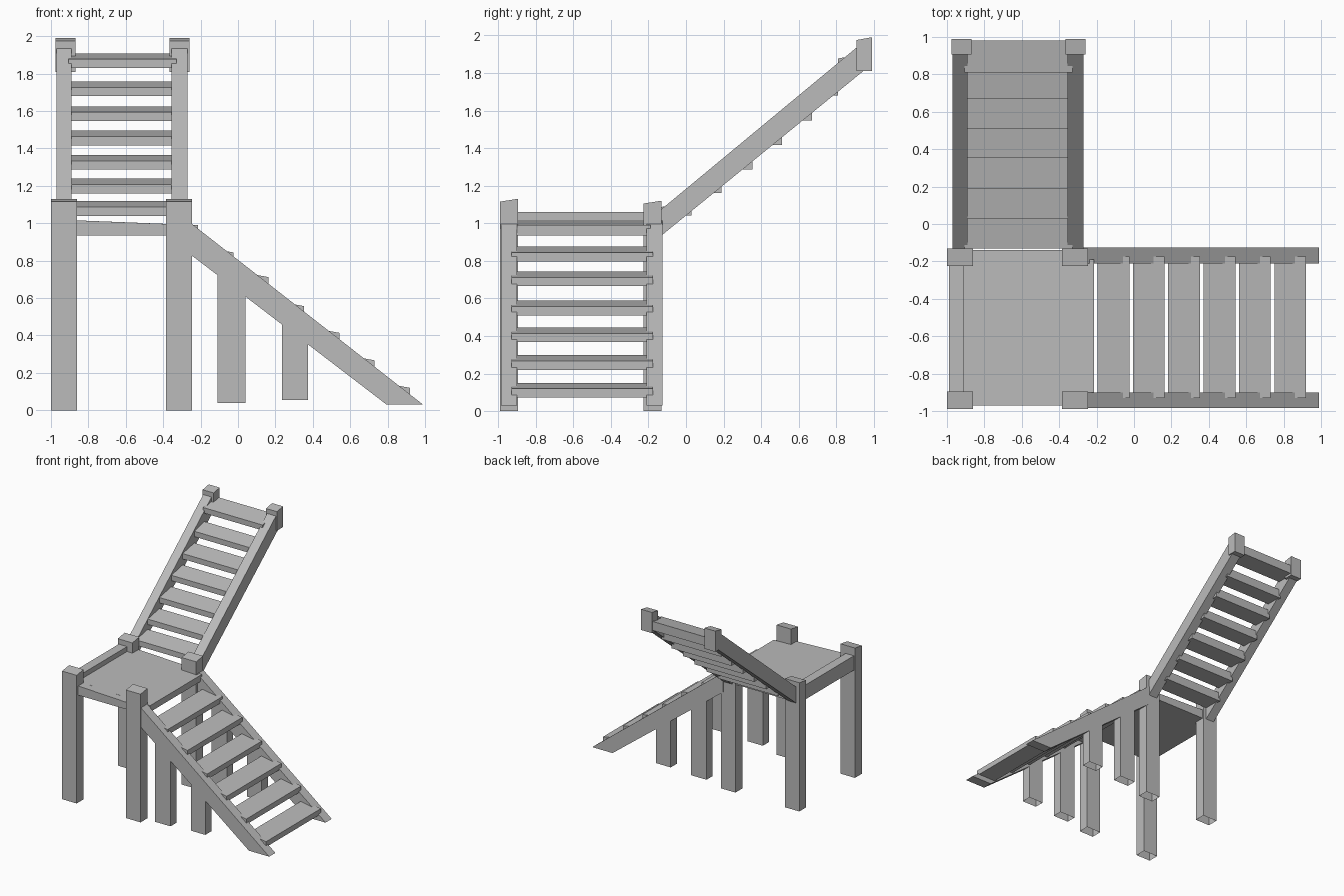
import bpy

cube = bpy.data.objects.get("Cube")
if cube:
    bpy.data.objects.remove(cube, do_unlink=True)

grey = bpy.data.materials.new("plain grey")
grey.use_nodes = True
grey.diffuse_color = (0.5, 0.5, 0.5, 1)
grey.node_tree.nodes["Principled BSDF"].inputs["Base Color"].default_value = (0.5, 0.5, 0.5, 1)


def prism(name, outline, axis, a, b, open_base=False):
    """Extrude an (x or y, z) outline from a to b along the other horizontal axis."""
    def place(p, depth):
        return (p[0], depth, p[1]) if axis == "y" else (depth, p[0], p[1])
    n = len(outline)
    verts = [place(p, a) for p in outline] + [place(p, b) for p in outline]
    faces = [tuple(range(n)), tuple(range(2 * n - 1, n - 1, -1))]
    for i in range(1 if open_base else 0, n):
        j = (i + 1) % n
        faces.append((i, i + n, j + n, j))
    if axis == "x":
        faces = [f[::-1] for f in faces]
    mesh = bpy.data.meshes.new(name)
    mesh.from_pydata(verts, [], faces)
    mesh.materials.append(grey)
    obj = bpy.data.objects.new(name, mesh)
    bpy.context.collection.objects.link(obj)
    return obj


def post(name, x0, x1, y0, y1, z0, z1, rise=0.015, open_base=True):
    """Upright with a slightly sloping top."""
    outline = [(y0, z0), (y1, z0), (y1, z1 + rise), (y0, z1)]
    return prism(name, outline, "x", x0, x1, open_base)


# Landing posts
for side, x0, x1 in (("right", -1.0, -0.86), ("left", -0.385, -0.245)):
    post("front_" + side + "_post", x0, x1, -0.99, -0.895, 0, 1.115)
    post("back_" + side + "_post", x0, x1, -0.225, -0.13, 0, 1.105)

# Landing floor and its side rail
floor = [(-0.98, 0.935), (-0.215, 0.935), (-0.215, 0.99), (-0.98, 1.02)]
prism("landing_floor", floor, "y", -0.9, -0.19)
edge = [(-0.98, 0.935), (-0.3, 0.935), (-0.3, 0.993), (-0.98, 1.02)]
prism("landing_front_edge", edge, "y", -0.97, -0.9)
prism("landing_back_edge", edge, "y", -0.19, -0.14)
post("landing_rail", -0.99, -0.91, -0.9, -0.2, 0.935, 1.06, 0, False)

# Lower flight: stringers and supporting legs
lower = [(-0.27, 0.845), (0.795, 0.03), (0.99, 0.03), (-0.27, 1.015)]
for side, y0, y1 in (("front", -0.985, -0.9), ("back", -0.21, -0.125)):
    prism("lower_" + side + "_stringer", lower, "y", y0, y1)
    for n, x0, x1, z0 in ((1, -0.11, 0.04, 0.04), (2, 0.235, 0.375, 0.055)):
        under = [(x0, z0), (x1, z0)]
        under += [(x, 0.66 - 0.765 * x) for x in (x1, x0)]
        prism(f"lower_{side}_leg_{n}", under, "y", y0, y1, True)

# Lower flight: treads, tops sloping down to the nosing
for i, z in enumerate((0.797, 0.665, 0.51, 0.367, 0.22, 0.073)):
    nose = -0.025 + 0.189 * i
    tread = [(nose - 0.17, z), (nose, z), (nose, z + 0.047), (nose - 0.17, z + 0.078)]
    prism(f"lower_tread_{i + 1}", tread, "y", -0.93, -0.175)

# Upper flight: stringers and top posts
upper = [(-0.14, 0.927), (0.95, 1.815), (0.95, 1.97), (-0.14, 1.067)]
for side, x0, x1 in (("right", -0.97, -0.89), ("left", -0.355, -0.27)):
    prism("upper_" + side + "_stringer", upper, "x", x0, x1)
for side, x0, x1 in (("right", -0.975, -0.87), ("left", -0.365, -0.26)):
    post("top_" + side + "_post", x0, x1, 0.907, 0.99, 1.81, 1.975, open_base=False)

# Upper flight: treads
noses = (-0.13, 0.03, 0.19, 0.355, 0.51, 0.67, 0.81, 0.98)
for i, z in enumerate((1.04, 1.16, 1.287, 1.417, 1.547, 1.68, 1.83)):
    y0, y1 = noses[i], noses[i + 1]
    tread = [(y0, z), (y1, z), (y1, z + 0.078), (y0, z + 0.047)]
    prism(f"upper_tread_{i + 1}", tread, "x", -0.905, -0.33)
